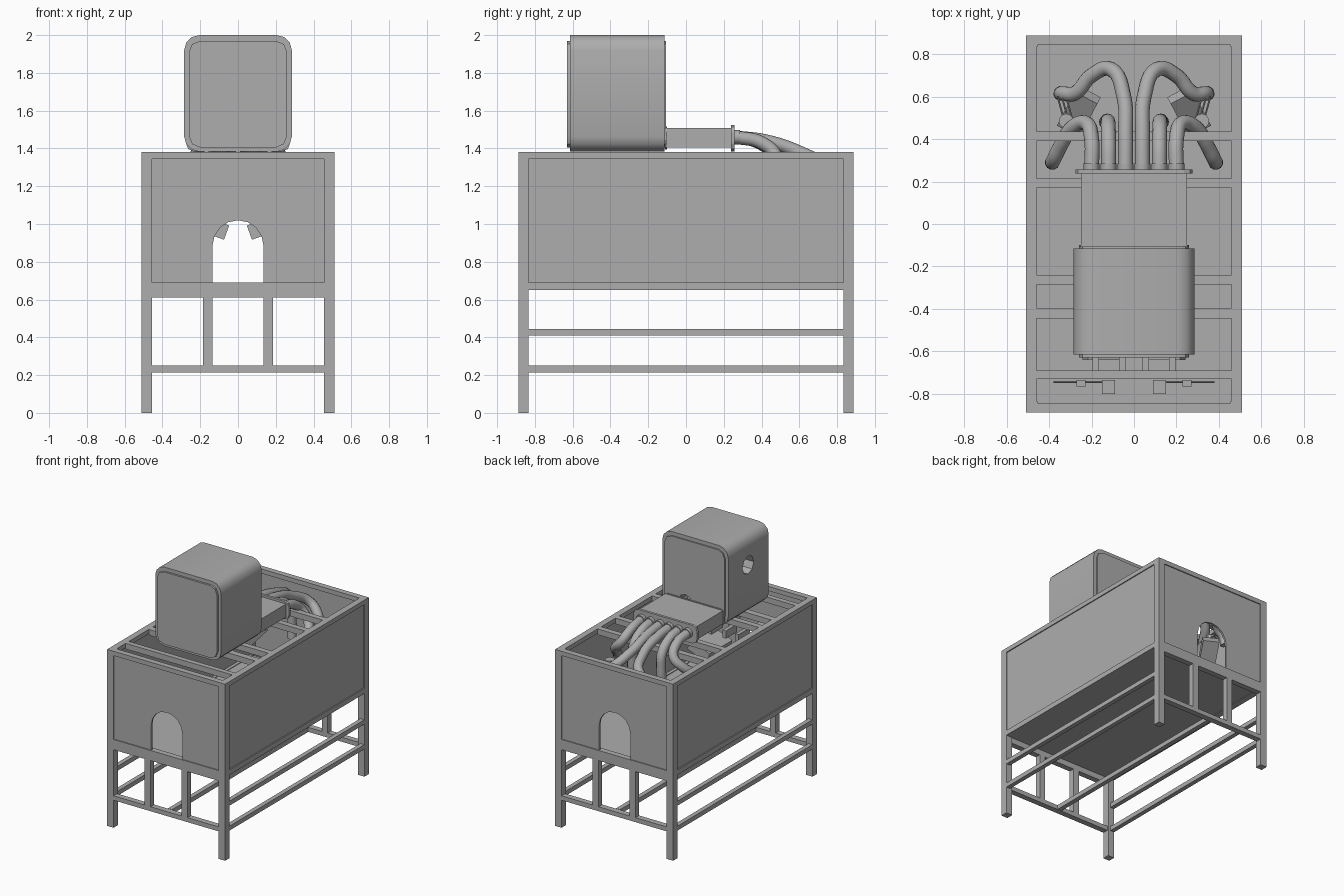
import bpy, bmesh, math
from mathutils import Vector

if "Cube" in bpy.data.objects:
    bpy.data.objects.remove(bpy.data.objects["Cube"])

# One dark grey for everything
grey = bpy.data.materials.new("dark_grey")
grey.diffuse_color = (0.42, 0.42, 0.42, 1)
grey.use_nodes = True
grey.node_tree.nodes["Principled BSDF"].inputs["Base Color"].default_value = grey.diffuse_color


def link(name, data):
    ob = bpy.data.objects.new(name, data)
    bpy.context.collection.objects.link(ob)
    data.materials.append(grey)
    return ob


def mesh_obj(name, bm):
    bmesh.ops.recalc_face_normals(bm, faces=bm.faces)
    me = bpy.data.meshes.new(name)
    bm.to_mesh(me)
    bm.free()
    return link(name, me)


def box(name, x0, x1, y0, y1, z0, z1):
    bm = bmesh.new()
    bmesh.ops.create_cube(bm, size=1)
    for v in bm.verts:
        v.co = ((x0 + x1) / 2 + v.co.x * (x1 - x0),
                (y0 + y1) / 2 + v.co.y * (y1 - y0),
                (z0 + z1) / 2 + v.co.z * (z1 - z0))
    return mesh_obj(name, bm)


def extrude_y(name, pts, y0, y1):
    """Extrude an (x, z) outline along y."""
    bm = bmesh.new()
    f = bm.faces.new([bm.verts.new((x, y0, z)) for x, z in pts])
    r = bmesh.ops.extrude_face_region(bm, geom=[f])
    for v in r["geom"]:
        if isinstance(v, bmesh.types.BMVert):
            v.co.y = y1
    return mesh_obj(name, bm)


def rounded(hw, z0, z1, r, n=3):
    pts = []
    for cx, cz, a0 in ((hw - r, z1 - r, 0), (r - hw, z1 - r, 90),
                       (r - hw, z0 + r, 180), (hw - r, z0 + r, 270)):
        for i in range(n + 1):
            a = math.radians(a0 + 90 * i / n)
            pts.append((cx + r * math.cos(a), cz + r * math.sin(a)))
    return pts


def smooth(ob, angle=35):
    bpy.ops.object.select_all(action='DESELECT')
    bpy.context.view_layer.objects.active = ob
    ob.select_set(True)
    bpy.ops.object.shade_smooth_by_angle(angle=math.radians(angle))


def rod(name, a, b, r, sides=8):
    a, b = Vector(a), Vector(b)
    bm = bmesh.new()
    bmesh.ops.create_cone(bm, cap_ends=True, segments=sides, radius1=r, radius2=r,
                          depth=(b - a).length)
    ob = mesh_obj(name, bm)
    ob.location = (a + b) / 2
    ob.rotation_euler = (b - a).to_track_quat('Z', 'Y').to_euler()
    return ob


def tube(name, pts, r):
    cu = bpy.data.curves.new(name, 'CURVE')
    cu.dimensions = '3D'
    cu.bevel_depth, cu.bevel_resolution = r, 4
    cu.resolution_u, cu.use_fill_caps = 6, True
    sp = cu.splines.new('BEZIER')
    sp.bezier_points.add(len(pts) - 1)
    for p, co in zip(sp.bezier_points, pts):
        p.co = co
        p.handle_left_type = p.handle_right_type = 'AUTO'
    return link(name, cu)


W, L, H, T = 0.51, 0.888, 1.38, 0.055

# Corner legs and long side frames
for sx in (-1, 1):
    xs = sorted((sx * W, sx * (W - 0.05)))
    for sy in (-1, 1):
        box("leg", *sorted((sx * W, sx * (W - T))), *sorted((sy * L, sy * (L - T))), 0, H)
    box("side_top_rail", *xs, -L + T, L - T, 1.345, H)
    box("side_bottom_rail", *xs, -L + T, L - T, 0.65, 0.69)
    box("side_panel", *sorted((sx * 0.502, sx * 0.485)), -0.84, 0.84, 0.68, 1.35)
    for z in (0.215, 0.41):
        box("side_stretcher", *sorted((sx * W, sx * (W - 0.035))), -L + T, L - T, z, z + 0.035)

# End frames with arched openings
arch = [(0.135 * math.cos(math.pi * i / 8), 0.885 + 0.135 * math.sin(math.pi * i / 8))
        for i in range(9)]
outline = [(-0.46, 0.68), (-0.46, 1.35), (0.46, 1.35), (0.46, 0.68), (0.135, 0.68)]
outline += arch + [(-0.135, 0.68)]
for sy in (-1, 1):
    ys = sorted((sy * L, sy * (L - 0.045)))
    extrude_y("end_panel", outline, sy * 0.88, sy * 0.865)
    box("end_top_rail", -W + T, W - T, *ys, 1.345, H)
    box("end_bottom_rail", -W + T, W - T, *ys, 0.61, 0.69)
    box("end_stretcher", -W + T, W - T, *ys, 0.215, 0.25)
    for sx in (-1, 1):
        box("end_upright", *sorted((sx * 0.135, sx * 0.185)), *ys, 0.25, 0.61)
box("middle_stretcher", -0.018, 0.018, -0.84, 0.84, 0.215, 0.25)
box("floor", -0.49, 0.49, -0.865, 0.865, 0.655, 0.685)

# Cross bars on top
for y0, y1 in ((-0.73, -0.69), (-0.445, -0.395), (-0.285, -0.24), (0.17, 0.215), (0.39, 0.435)):
    box("cross_bar", -0.46, 0.46, y0, y1, 1.335, H)

# Large rounded housing with a hole in one side and in the back
housing = extrude_y("housing", rounded(0.285, 1.383, 2.0, 0.08), -0.615, -0.115)
cutters = [rod("cutter", (-0.35, -0.36, 1.775), (-0.2, -0.36, 1.775), 0.07),
           rod("cutter", (0.08, -0.2, 1.49), (0.08, -0.05, 1.49), 0.055)]
caps = [extrude_y("housing_front", rounded(0.26, 1.405, 1.97, 0.06, 2), -0.63, -0.6),
        extrude_y("housing_back", rounded(0.26, 1.405, 1.97, 0.06, 2), -0.13, -0.105)]
for target, c in ((housing, cutters[0]), (housing, cutters[1]), (caps[1], cutters[1])):
    m = target.modifiers.new("hole", 'BOOLEAN')
    m.object, m.operation, m.solver = c, 'DIFFERENCE', 'EXACT'
    bpy.context.view_layer.objects.active = target
    bpy.ops.object.modifier_apply(modifier=m.name)
for c in cutters:
    bpy.data.objects.remove(c)
for ob in [housing] + caps:
    smooth(ob)

# Flat manifold box and its flanges
box("manifold", -0.25, 0.25, -0.11, 0.24, 1.405, 1.508)
extrude_y("manifold_rear_flange", rounded(0.26, 1.395, 1.515, 0.03, 2), -0.11, -0.1)
extrude_y("manifold_flange", rounded(0.275, 1.385, 1.525, 0.04, 2), 0.237, 0.257)

# Hoses, fittings and inner mechanisms, mirrored left and right
hoses = [
    [(.04, .26, 1.46), (.04, .42, 1.44), (.048, .6, 1.38), (.11, .73, 1.3),
     (.2, .70, 1.24), (.28, .615, 1.19), (.335, .615, 1.14), (.345, .615, 1.08)],
    [(.12, .26, 1.46), (.12, .38, 1.435), (.122, .47, 1.36), (.125, .485, 1.25), (.13, .48, 1.12)],
    [(.2, .26, 1.46), (.2, .4, 1.43), (.225, .475, 1.36), (.29, .455, 1.29),
     (.345, .37, 1.22), (.38, .30, 1.15), (.385, .29, 1.06)],
]
for s in (-1, 1):
    for h in hoses:
        tube("hose", [(s * x, y, z) for x, y, z in h], 0.035)
        x = s * h[0][0]
        smooth(rod("hose_fitting", (x, 0.25, 1.46), (x, 0.285, 1.46), 0.038, 12))
    # tilted trays: one under the housing, one under the hoses
    tray = box("front_tray", -0.09, 0.09, -0.14, 0.14, -0.04, 0.04)
    tray.location = (s * 0.145, -0.5, 0.985)
    tray.rotation_euler = (0, -s * math.radians(20), 0)
    tray = box("back_tray", -0.06, 0.06, -0.11, 0.11, -0.03, 0.03)
    tray.location = (s * 0.26, 0.53, 1.02)
    tray.rotation_euler = (math.radians(35), 0, s * math.radians(28))
    # hub with thin spokes near the back
    smooth(rod("back_hub", (s * .32, .485, 1.15), (s * .32, .485, 1.2), 0.035, 10))
    for dx in (-0.02, 0, 0.02):
        rod("back_spoke", (s * (.34 + dx), .6, 1.18), (s * (.29 + dx), .42, 1.16), 0.005, 6)
    # front bar with a hub and guide plates
    rod("front_bar", (s * .14, -.745, 1.1), (s * .38, -.745, 1.1), 0.006, 6)
    box("front_hub", s * .25 - .022, s * .25 + .022, -.765, -.735, 1.075, 1.125)
    box("front_guide", s * .12 - .03, s * .12 + .03, -.8, -.735, 1.04, 1.12)
    for x in (0.055, 0.18):
        box("guide_post", s * x - .015, s * x + .015, -.69, -.55, 1.04, 1.1)
